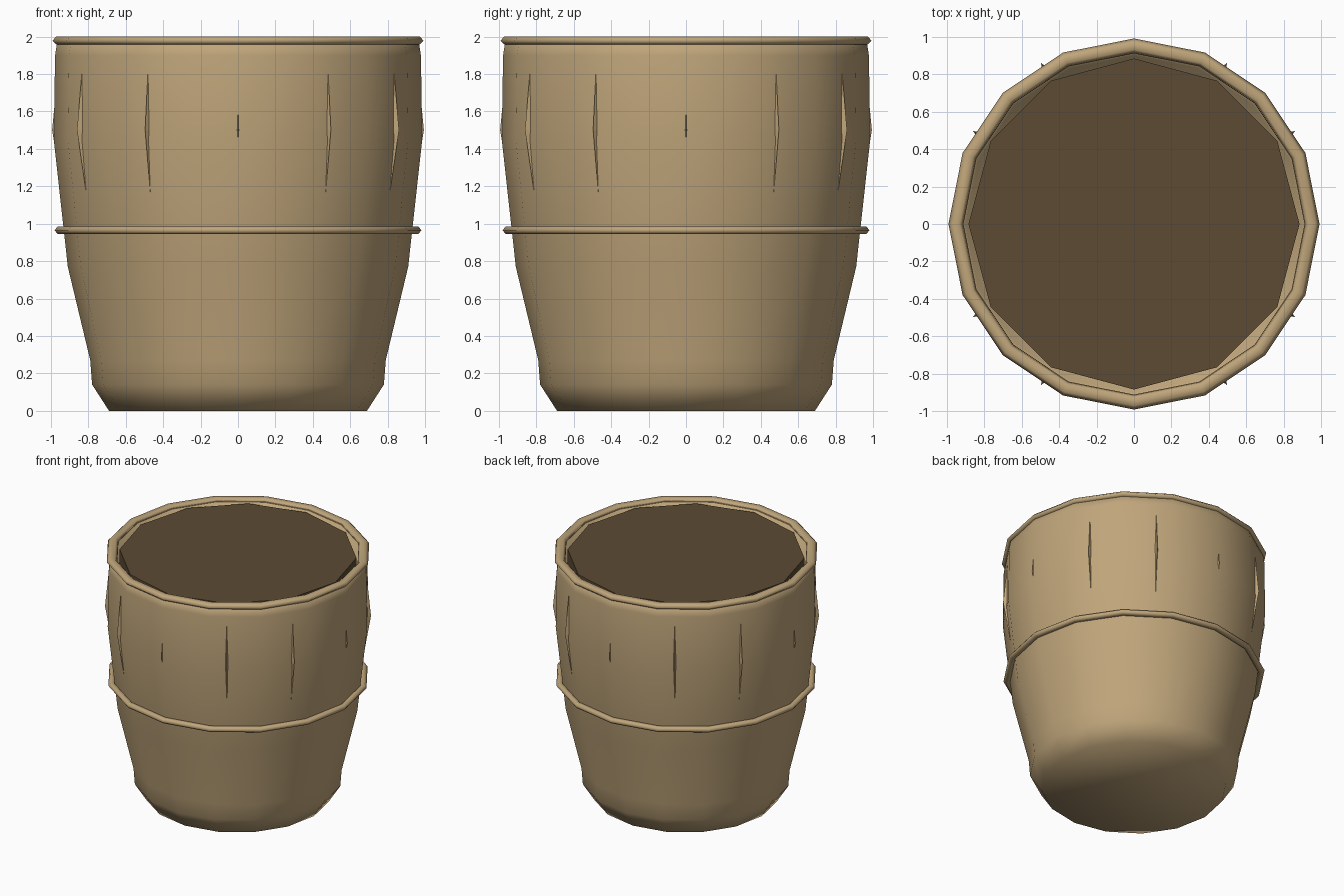
import bpy, bmesh, math

if "Cube" in bpy.data.objects:
    bpy.data.objects.remove(bpy.data.objects["Cube"])

def material(name, rgb):
    m = bpy.data.materials.new(name)
    m.diffuse_color = (*rgb, 1)
    m.use_nodes = True
    m.node_tree.nodes["Principled BSDF"].inputs["Base Color"].default_value = m.diffuse_color
    return m

TAN = material("tan_clay", (0.52, 0.375, 0.195))
SOIL = material("dark_soil", (0.107, 0.070, 0.034))

def add_object(name, bm, mat, smooth):
    bmesh.ops.recalc_face_normals(bm, faces=bm.faces)
    for f in bm.faces:
        f.smooth = smooth
    me = bpy.data.meshes.new(name)
    bm.to_mesh(me)
    bm.free()
    me.materials.append(mat)
    ob = bpy.data.objects.new(name, me)
    bpy.context.collection.objects.link(ob)
    return ob

def lathe(name, profile, sides, mat, smooth=True, loop=False):
    """Revolve (radius, z) points; open profiles get capped ends."""
    bm = bmesh.new()
    rings = [[bm.verts.new((r * math.cos(math.tau * i / sides),
                            r * math.sin(math.tau * i / sides), z))
              for i in range(sides)] for r, z in profile]
    pairs = list(zip(rings, rings[1:]))
    if loop:
        pairs.append((rings[-1], rings[0]))
    for a, b in pairs:
        for i in range(sides):
            j = (i + 1) % sides
            bm.faces.new((a[i], a[j], b[j], b[i]))
    if not loop:
        bm.faces.new(rings[0])
        bm.faces.new(rings[-1])
    return add_object(name, bm, mat, smooth)

def hoop(name, radius, z, w, h, sides=16, section=6):
    pts = [(radius + w * math.cos(math.tau * k / section),
            z + h * math.sin(math.tau * k / section)) for k in range(section)]
    return lathe(name, pts, sides, TAN, True, True)

# Pot wall: outside from base to lip, then down the inside
lathe("pot_body", [(0.69, 0), (0.78, 0.14), (0.79, 0.27), (0.91, 0.77),
                   (0.985, 1.45), (0.978, 1.9), (0.965, 1.98),
                   (0.915, 1.985), (0.90, 1.8)], 16, TAN)

# Rim and middle band
hoop("rim", 0.952, 1.979, 0.04, 0.024)
hoop("middle_band", 0.952, 0.965, 0.028, 0.022)

# Soil fill
lathe("soil", [(0.885, 1.82), (0.885, 1.972)], 12, SOIL, smooth=False)

# Twelve thin ribs that just break through the wall
bm = bmesh.new()
rib = [(0.88, 0.8), (0.935, 1.15), (0.994, 1.5), (0.955, 1.9)]
for n in range(12):
    a = math.tau * n / 12
    c, s = math.cos(a), math.sin(a)
    rows = []
    for r, z in rib:
        rows.append([bm.verts.new((d * c - t * s, d * s + t * c, z))
                     for d, t in ((r - 0.03, -0.012), (r, 0), (r - 0.03, 0.012))])
    for p, q in zip(rows, rows[1:]):
        for i in range(3):
            j = (i + 1) % 3
            bm.faces.new((p[i], p[j], q[j], q[i]))
    bm.faces.new(rows[0])
    bm.faces.new(rows[-1])
add_object("wall_ribs", bm, TAN, False)
